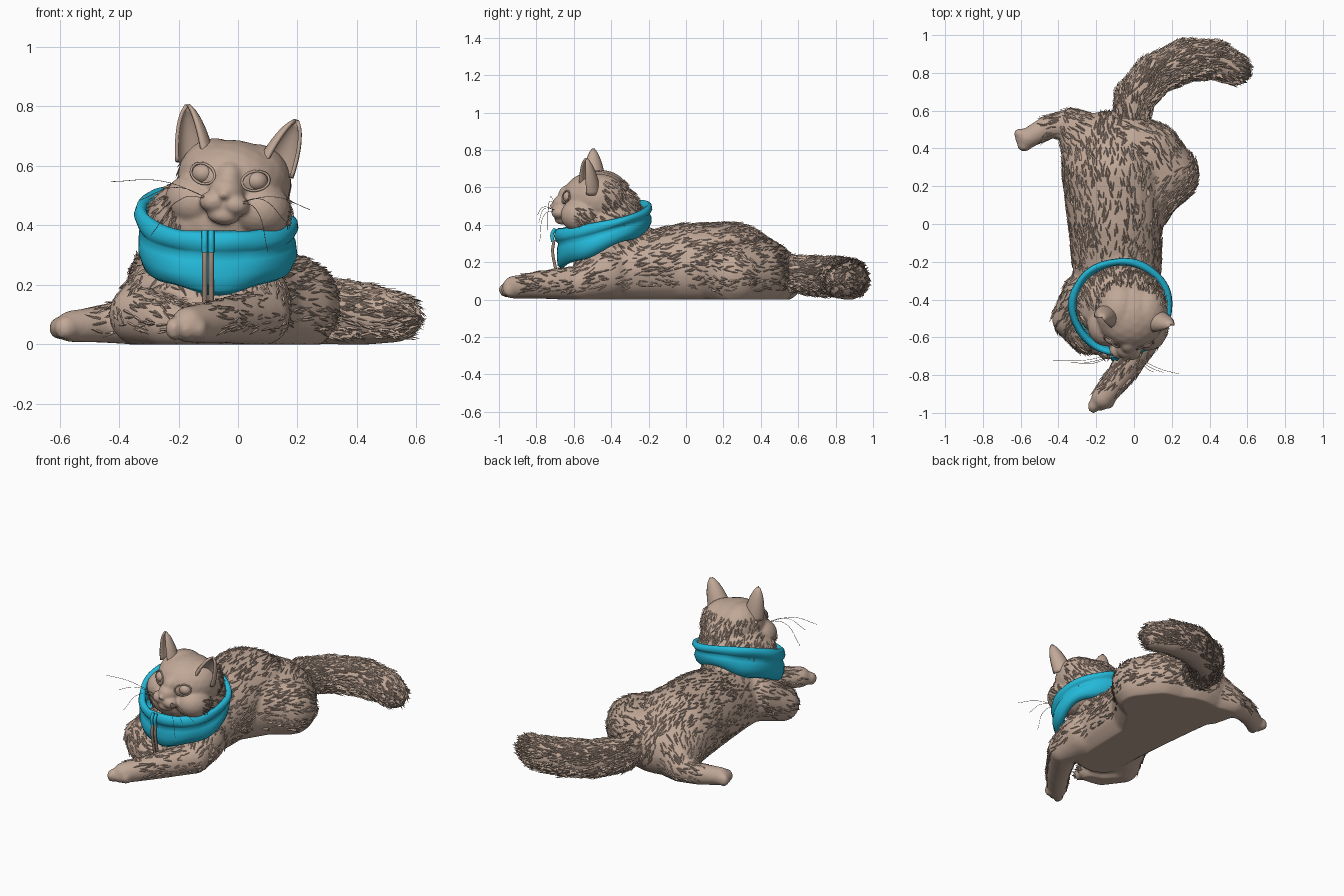
import bpy, bmesh, math, random
from mathutils import Vector, Matrix

rng = random.Random(4)
scene = bpy.context.scene
if "Cube" in bpy.data.objects:
    bpy.data.objects.remove(bpy.data.objects["Cube"])


def material(name, rgb):
    m = bpy.data.materials.new(name)
    m.use_nodes = True
    m.diffuse_color = (*rgb, 1)
    m.node_tree.nodes["Principled BSDF"].inputs["Base Color"].default_value = (*rgb, 1)
    return m


FUR = material("tan fur", (0.53, 0.39, 0.31))
TEAL = material("teal cloth", (0.018, 0.49, 0.70))
CORD = material("brown cord", (0.33, 0.24, 0.19))


def link(name, data, mat):
    ob = bpy.data.objects.new(name, data)
    scene.collection.objects.link(ob)
    data.materials.append(mat)
    return ob


def mesh_object(name, verts, faces, mat, smooth=True):
    me = bpy.data.meshes.new(name)
    me.from_pydata([tuple(v) for v in verts], [], faces)
    if smooth:
        me.shade_smooth()
    return link(name, me, mat)


def ball(bm, centre, radii, frame=Matrix()):
    m = frame @ Matrix.Translation(centre) @ Matrix.Diagonal((*radii, 1))
    bmesh.ops.create_icosphere(bm, subdivisions=3, radius=1, matrix=m)


def chain(bm, stations, steps=7):
    """Row of overlapping balls; returns (point, direction, radius) samples."""
    out = []
    for a, b in zip(stations, stations[1:]):
        flow = (Vector(b[:3]) - Vector(a[:3])).normalized()
        for i in range(steps + 1):
            t = i / steps
            p = Vector(a[:3]).lerp(Vector(b[:3]), t)
            rx = a[3] + (b[3] - a[3]) * t
            rz = a[-1] + (b[-1] - a[-1]) * t
            ball(bm, p, (rx, min(rx, rz), rz))
            out.append((p, flow, min(rx, rz)))
    return out


def fuse(name, bm, voxel, rounds):
    """Merge the balls into one skin that rests flat on the floor."""
    me = bpy.data.meshes.new(name)
    bm.to_mesh(me)
    bm.free()
    ob = link(name, me, FUR)
    rem = ob.modifiers.new("merge", 'REMESH')
    rem.mode = 'VOXEL'
    rem.voxel_size = voxel
    sm = ob.modifiers.new("soften", 'SMOOTH')
    sm.factor, sm.iterations = 0.5, rounds
    bpy.context.view_layer.update()
    dg = bpy.context.evaluated_depsgraph_get()
    skin = bpy.data.meshes.new_from_object(ob.evaluated_get(dg))
    ob.modifiers.clear()
    ob.data = skin
    for v in skin.vertices:
        v.co.z = max(v.co.z, 0)
    skin.materials.clear()
    skin.materials.append(FUR)
    skin.shade_smooth()
    return ob


def tufts(name, skin, samples, count, size, lift, keep):
    """Scatter small pointed locks that follow the limb directions."""
    verts, faces = [], []
    polys = [p for p in skin.data.polygons if keep(p.center, p.normal)]
    for _ in range(count):
        poly = rng.choice(polys)
        c, n = poly.center.copy(), poly.normal.copy()
        flow = min(samples, key=lambda s: (s[0] - c).length - s[2])[1]
        t = flow - n * flow.dot(n)
        if t.length < 0.2:
            continue
        t = Matrix.Rotation(rng.uniform(-0.4, 0.4), 3, n) @ t.normalized()
        side = n.cross(t)
        length = size * rng.uniform(0.7, 1.3)
        w = length * 0.13
        k = len(verts)
        verts += [c + side * w - n * 0.004, c - side * w - n * 0.004,
                  c + n * w * 0.5, c + t * length + n * length * lift]
        faces += [(k + 1, k + 3, k + 2), (k + 2, k + 3, k), (k, k + 1, k + 2), (k, k + 3, k + 1)]
    for v in verts:
        v.z = max(v.z, 0.002)
    mesh_object(name, verts, faces, FUR, smooth=False)


def strands(name, paths, radius, mat, cyclic=False):
    cu = bpy.data.curves.new(name, 'CURVE')
    cu.dimensions = '3D'
    cu.bevel_depth, cu.bevel_resolution = radius, 1
    cu.use_fill_caps = True
    cu.resolution_u = 6
    for path in paths:
        sp = cu.splines.new('BEZIER')
        sp.bezier_points.add(len(path) - 1)
        for bp, p in zip(sp.bezier_points, path):
            bp.co = p
            bp.handle_left_type = bp.handle_right_type = 'AUTO'
        sp.use_cyclic_u = cyclic
    return link(name, cu, mat)


# Body, legs and paws
bm = bmesh.new()
flow = chain(bm, [(-.09, -.45, .13, .23, .16), (-.09, -.25, .16, .235, .2), (-.1, 0, .18, .25, .23),
                  (-.11, .25, .18, .27, .235), (-.12, .42, .13, .27, .18)])
flow += chain(bm, [(-.05, -.42, .4, .16), (-.08, -.28, .24, .16)])             # neck
flow += chain(bm, [(-.02, .02, .14, .17), (.08, .18, .14, .17),
                   (.145, .26, .13, .2, .18), (.08, .36, .14, .185),
                   (-.02, .4, .15, .18)])                                      # left haunch
flow += chain(bm, [(-.22, .42, .12, .165), (-.33, .53, .08, .083),
                   (-.45, .515, .068, .064), (-.56, .455, .06, .054)])         # right hind leg
flow += chain(bm, [(.04, -.42, .14, .14), (.08, -.56, .09, .095),
                   (-.05, -.77, .078, .075), (-.165, -.92, .066, .062)])       # left foreleg
flow += chain(bm, [(-.24, -.38, .16, .14), (-.33, -.5, .1, .105),
                   (-.25, -.6, .08, .09), (-.17, -.62, .06, .07)])             # right foreleg
for i in (-1, 0, 1):                                                           # toes
    ball(bm, (-.173 + .042 * i, -.952 + .012 * i, .052), (.03, .038, .04))
    ball(bm, (-.59 - .01 * i, .445 + .034 * i, .054), (.038, .027, .04))
    ball(bm, (-.15, -.66 + .035 * i, .05), (.034, .024, .034))
body = fuse("body", bm, 0.0125, 4)
tufts("body_fur", body, flow, 2300, 0.046, 0.13,
      lambda c, n: c.z > .015 and n.z > -.5 and c.y > -.88 and c.x > -.47)

# Tail
bm = bmesh.new()
flow = chain(bm, [(-.02, .48, .15, .09), (0, .66, .13, .105), (.1, .785, .12, .108),
                  (.27, .865, .112, .112), (.42, .87, .1, .103), (.525, .825, .09, .085)])
tail = fuse("tail", bm, 0.0125, 4)
tufts("tail_fur", tail, flow, 1900, 0.048, 0.2, lambda c, n: c.z > .02)

# Head with muzzle, nose, chin and a full ruff
HEAD = (Matrix.Translation((-.02, -.5, .53)) @ Matrix.Rotation(math.radians(8), 4, 'Y')
        @ Matrix.Rotation(math.radians(-6), 4, 'Z'))
bm = bmesh.new()
ball(bm, (0, .02, .02), (.185, .18, .138), HEAD)
ball(bm, (0, .1, -.06), (.17, .16, .16), HEAD)
ball(bm, (0, -.12, .025), (.05, .065, .06), HEAD)
ball(bm, (0, -.145, -.02), (.06, .07, .055), HEAD)
ball(bm, (0, -.218, -.032), (.018, .012, .012), HEAD)
ball(bm, (0, -.16, -.1), (.055, .045, .032), HEAD)
ball(bm, (-.07, -.42, .42), (.24, .215, .155))
for s in (-1, 1):
    ball(bm, (s * .07, .04, .02), (.122, .155, .135), HEAD)
    ball(bm, (s * .11, -.045, -.065), (.105, .115, .095), HEAD)
    ball(bm, (s * .037, -.172, -.06), (.048, .046, .037), HEAD)
head = fuse("head", bm, 0.008, 4)
nape = [(Vector((0, -.4, .5)), Vector((0, .7, -.7)), .1)]
tufts("head_fur", head, nape, 650, 0.042, 0.15,
      lambda c, n: c.y > -.6 and (c.y > -.46 or c.z < .5) and .36 < c.z < .64)

# Eyes, eyelids, ears
lids = []
for s, side in ((-1, "right"), (1, "left")):
    bm = bmesh.new()
    ball(bm, (s * .09, -.112, .03), (.039, .037, .034), HEAD)
    me = bpy.data.meshes.new(side + "_eye")
    bm.to_mesh(me)
    bm.free()
    me.shade_smooth()
    link(side + "_eye", me, FUR)
    loop = []
    for i in range(10):
        u, v = math.cos(i * math.tau / 10) * .043, math.sin(i * math.tau / 10) * .033
        loop.append(HEAD @ Vector((s * (.09 + u), -.135 + .5 * u + .25 * v, .03 + v + .15 * u)))
    lids.append(loop)

    base, tip = Vector((s * .135, -.005, .07)), Vector((s * .186, -.015, .25))
    axis = tip - base
    front = Vector((s * .45, -.9, 0)).normalized()
    across = axis.normalized().cross(front)
    rows, cols, verts = 11, 13, []
    for i in range(rows):
        t = i / (rows - 1)
        width = max((1 - t) ** .65 * (1 + .4 * t), .06) * .064
        for j in range(cols):
            a = math.radians(-125 + 250 * j / (cols - 1))
            verts.append(HEAD @ (base + axis * t - front * math.cos(a) * width * .9
                                 + across * math.sin(a) * width))
    faces = [(i * cols + j, i * cols + j + 1, (i + 1) * cols + j + 1, (i + 1) * cols + j)
             for i in range(rows - 1) for j in range(cols - 1)]
    ear = mesh_object(side + "_ear", verts, faces, FUR)
    sol = ear.modifiers.new("thickness", 'SOLIDIFY')
    sol.thickness, sol.offset = 0.012, 0
strands("eyelids", lids, 0.0045, FUR, cyclic=True)

# Whiskers
hairs = []
for s in (-1, 1):
    for reach, drop in ((.2, .03), (.29, -.02), (.15, .14)):
        reach *= 1 - .14 * s
        hairs.append([HEAD @ Vector((s * .05, -.19, -.05)),
                      HEAD @ Vector((s * (.05 + reach * .5), -.245, -.02 - drop * .3)),
                      HEAD @ Vector((s * (.05 + reach), -.265, -.06 - drop))])
strands("whiskers", hairs, 0.0011, FUR)

# Neck warmer: a tilted, folded ring of cloth
profile = [(.78, .08), (.86, 0), (.95, .08), (.995, .3), (.985, .52), (.95, .63), (.995, .69),
           (1.03, .8), (1.01, .94), (.95, 1), (.89, .93), (.84, .55)]
seg, verts = 72, []
for scale, h in profile:
    for k in range(seg):
        a = k * math.tau / seg
        r = scale + .012 * math.sin(3 * a + 7 * h) + .007 * math.sin(7 * a - 9 * h)
        x, y = -.07 + .268 * r * math.cos(a), -.44 + .255 * r * math.sin(a)
        back = min(max((y + .66) / .46, 0), 1)
        low = .172 + .19 * back + .008 * math.sin(5 * a)
        high = .382 + .135 * back - .15 * (x + .07) * (1 + math.sin(a)) / 1.5
        verts.append((x, y, low + (high - low) * h))
faces = [(i * seg + k, i * seg + (k + 1) % seg, (i + 1) * seg + (k + 1) % seg, (i + 1) * seg + k)
         for i in range(len(profile) - 1) for k in range(seg)]
mesh_object("neck_warmer", verts, faces, TEAL)

# Drawstring with its cloth loops
strands("drawstring", [[(x, -.705, .32), (x, -.713, .26), (x, -.7, .18), (x, -.685, .115)]
                       for x in (-.112, -.09)], 0.009, CORD)
strands("drawstring_loops", [[(x, -.7, .38), (x, -.716, .35), (x, -.712, .31)]
                             for x in (-.112, -.09)], 0.0105, TEAL)
